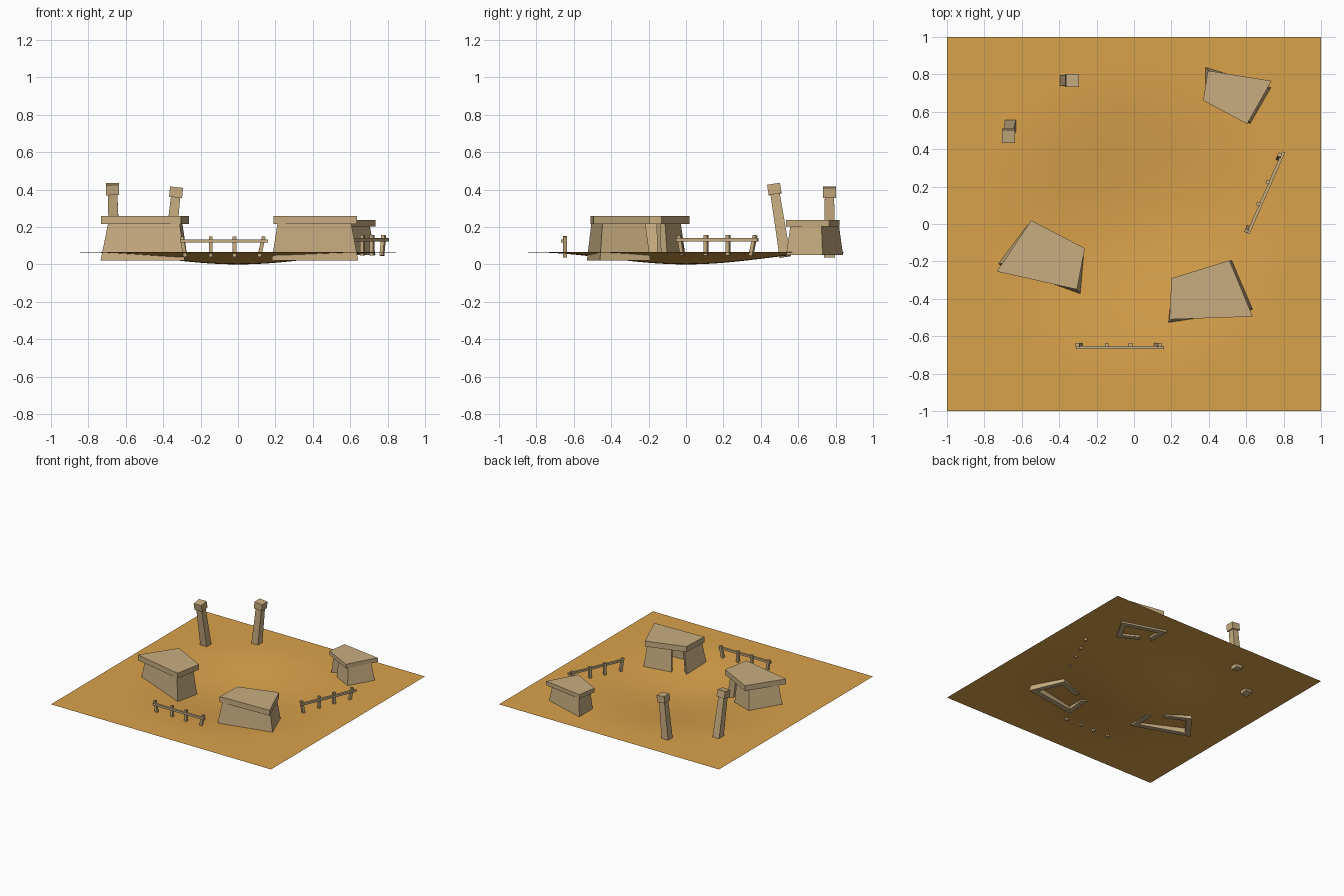
import bpy, bmesh
from math import sin, pi, hypot
from mathutils import Vector, Matrix

if "Cube" in bpy.data.objects:
    bpy.data.objects.remove(bpy.data.objects["Cube"])


def material(name, rgb):
    m = bpy.data.materials.new(name)
    m.diffuse_color = (*rgb, 1)
    m.use_nodes = True
    m.node_tree.nodes["Principled BSDF"].inputs["Base Color"].default_value = m.diffuse_color
    return m


SAND = material("sand", (0.70, 0.36, 0.07))
CLAY = material("clay", (0.58, 0.42, 0.22))


def finish(name, bm, mat):
    bmesh.ops.recalc_face_normals(bm, faces=bm.faces)
    me = bpy.data.meshes.new(name)
    bm.to_mesh(me)
    bm.free()
    ob = bpy.data.objects.new(name, me)
    me.materials.append(mat)
    bpy.context.collection.objects.link(ob)
    return ob


def hexa(bm, bottom, top):
    """Six-sided block between two four-point loops."""
    b = [bm.verts.new(p) for p in bottom]
    t = [bm.verts.new(p) for p in top]
    bm.faces.new(b[::-1])
    bm.faces.new(t)
    for i in range(4):
        j = (i + 1) % 4
        bm.faces.new((b[i], b[j], t[j], t[i]))


def bar(bm, p, q, w0, w1, side=(1, 0, 0)):
    """Square bar from p to q, w0 wide at p and w1 wide at q."""
    p, q = Vector(p), Vector(q)
    d = (q - p).normalized()
    u = Vector(side)
    u = (u - d * u.dot(d)).normalized()
    v = d.cross(u)
    ring = lambda c, w: [c + (u * a + v * b) * w / 2
                         for a, b in ((-1, -1), (1, -1), (1, 1), (-1, 1))]
    hexa(bm, ring(p, w0), ring(q, w1))


# ground: square sheet with a shallow round bowl
bm = bmesh.new()
bmesh.ops.create_grid(bm, x_segments=40, y_segments=40, size=1)
for v in bm.verts:
    v.co.z = 0.065 * sin(pi / 2 * min(1, hypot(v.co.x, v.co.y) / 0.84)) ** 2
for f in bm.faces:
    f.smooth = True
finish("ground", bm, SAND)


# huts: four sloping walls with a doorway beside the last corner, flat slab roof
def hut(name, roof, base, z0, z1, z2):
    base = [Vector(p) for p in base]
    c = sum(base, Vector((0, 0))) / 4

    def inset(pts, t):
        out = []
        for i in range(4):
            a, b, d = pts[i - 1], pts[i], pts[(i + 1) % 4]
            e, f = (a - b).normalized(), (d - b).normalized()
            s = abs(e.x * f.y - e.y * f.x)
            out.append(b + (e + f) * t / s)
        return out

    top = [c + (p - c) * 0.85 for p in base]
    base_in, top_in = inset(base, 0.04), inset(top, 0.035)
    bm = bmesh.new()
    for i in range(4):
        j = (i + 1) % 4
        end = 0.66 if i == 2 else 1.0     # the third wall stops at the doorway
        quad = lambda o, n, z: [(*p, z) for p in
                                (o[i], o[i].lerp(o[j], end), n[i].lerp(n[j], end), n[i])]
        hexa(bm, quad(base, base_in, z0), quad(top, top_in, z1 + 0.005))
    finish(name + "_walls", bm, CLAY)
    bm = bmesh.new()
    hexa(bm, [(*p, z1) for p in roof], [(*p, z2) for p in roof])
    finish(name + "_roof", bm, CLAY)


hut("left_hut",
    [(-0.305, -0.35), (-0.733, -0.254), (-0.55, 0.02), (-0.263, -0.13)],
    [(-0.285, -0.375), (-0.735, -0.215), (-0.57, 0.00), (-0.268, -0.15)],
    0.02, 0.215, 0.258)
hut("right_hut",
    [(0.19, -0.51), (0.635, -0.495), (0.51, -0.195), (0.20, -0.29)],
    [(0.18, -0.53), (0.643, -0.46), (0.525, -0.19), (0.205, -0.30)],
    0.02, 0.215, 0.26)
hut("back_hut",
    [(0.395, 0.82), (0.735, 0.765), (0.605, 0.535), (0.37, 0.66)],
    [(0.38, 0.84), (0.735, 0.73), (0.622, 0.535), (0.383, 0.66)],
    0.05, 0.203, 0.237)

# leaning gate posts with square caps
for name, p, q in (("left_gate_post", (-0.66, 0.53, 0.04), (-0.672, 0.468, 0.43)),
                   ("right_gate_post", (-0.368, 0.767, 0.04), (-0.328, 0.767, 0.413))):
    p, q = Vector(p), Vector(q)
    neck = q - (q - p).normalized() * 0.055
    bm = bmesh.new()
    bar(bm, p, neck, 0.06, 0.05)
    bar(bm, neck, q, 0.07, 0.07)
    finish(name, bm, CLAY)


# fences: one rail with four short stakes behind it
def fence(name, a, b, z):
    a, b = Vector((*a, z)), Vector((*b, z))
    d = (b - a).normalized()
    n = Vector((-d.y, d.x, 0))
    bm = bmesh.new()
    bar(bm, a, b, 0.017, 0.017, (0, 0, 1))
    for t, lean in ((0.06, -0.02), (0.35, 0.0), (0.62, 0.0), (0.90, 0.025)):
        foot = a.lerp(b, t) + n * 0.013
        foot.z = z - 0.085
        head = foot + d * lean
        head.z = z + 0.024
        bar(bm, foot, head, 0.02, 0.02, n)
    finish(name, bm, CLAY)


fence("front_fence", (-0.31, -0.66), (0.16, -0.66), 0.125)
fence("right_fence", (0.61, -0.05), (0.80, 0.385), 0.132)
